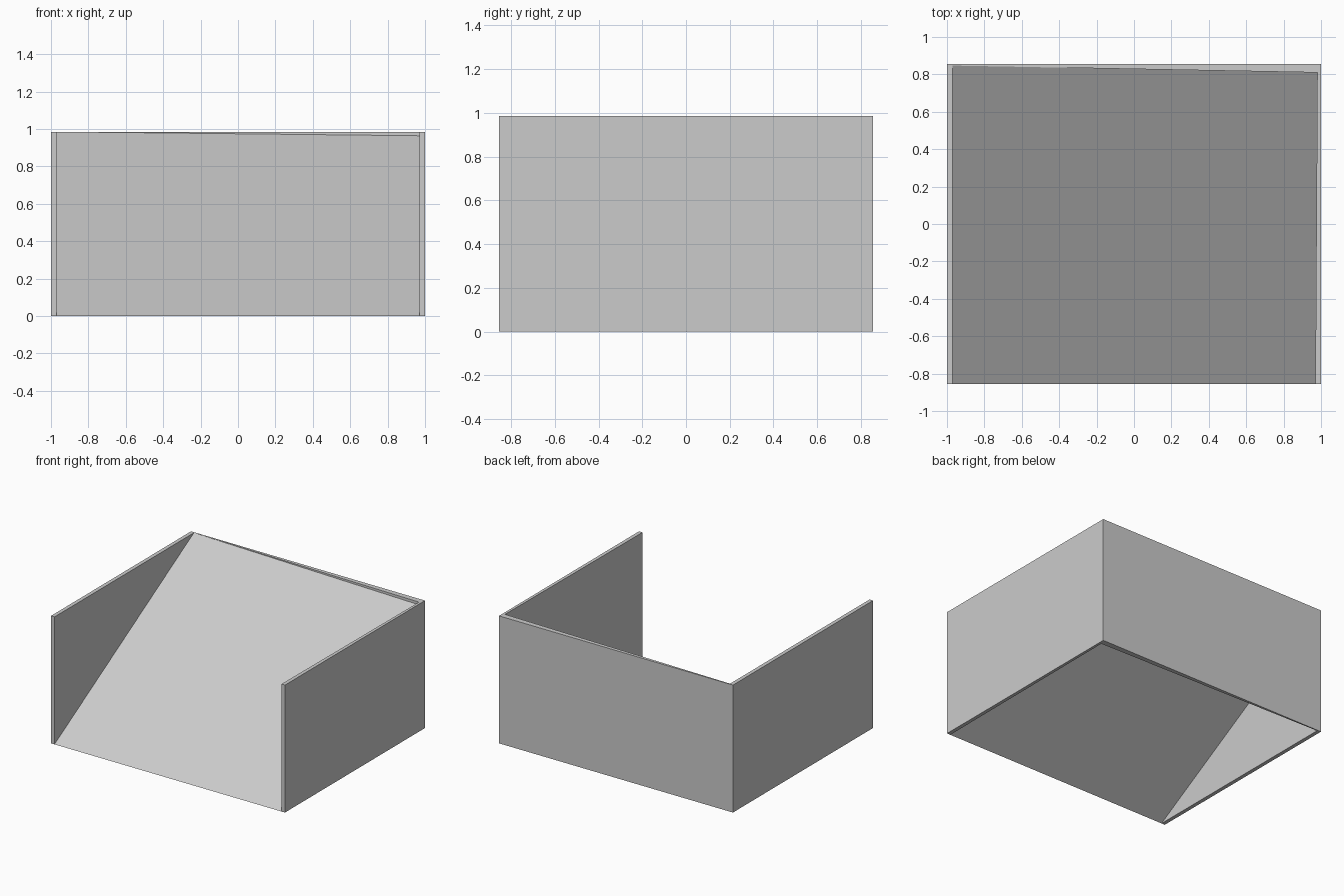
import bpy, bmesh

if "Cube" in bpy.data.objects:
    bpy.data.objects.remove(bpy.data.objects["Cube"])

HEIGHT = 0.985
W, D = 1.0, 0.855                      # half width, half depth
LEFT_IN, RIGHT_FRONT, RIGHT_BACK = -0.97, 0.97, 0.98
BACK_L, BACK_R = 0.847, 0.81           # inner face of the wedge-shaped back wall


def make_object(name, points, extrude=0.0):
    bm = bmesh.new()
    face = bm.faces.new([bm.verts.new(p) for p in points])
    if extrude:
        geo = bmesh.ops.extrude_face_region(bm, geom=[face], use_keep_orig=True)["geom"]
        top = [v for v in geo if isinstance(v, bmesh.types.BMVert)]
        bmesh.ops.translate(bm, verts=top, vec=(0, 0, extrude))
        bmesh.ops.recalc_face_normals(bm, faces=bm.faces)
    mesh = bpy.data.meshes.new(name)
    bm.to_mesh(mesh)
    bm.free()
    obj = bpy.data.objects.new(name, mesh)
    bpy.context.collection.objects.link(obj)
    return obj


# U-shaped surrounding walls, extruded from their plan outline
plan = [(-W, -D), (LEFT_IN, -D), (LEFT_IN, BACK_L), (RIGHT_BACK, BACK_R),
        (RIGHT_FRONT, -D), (W, -D), (W, D), (-W, D)]
make_object("side_and_back_walls", [(x, y, 0) for x, y in plan], HEIGHT)

# Thin sloping ramp from the front floor edge up to the back wall
slope = HEIGHT / (BACK_L + D)
ramp = [(LEFT_IN, -D), (RIGHT_FRONT, -D), (RIGHT_BACK, BACK_R), (LEFT_IN, BACK_L)]
make_object("ramp", [(x, y, slope * (y + D)) for x, y in ramp])
